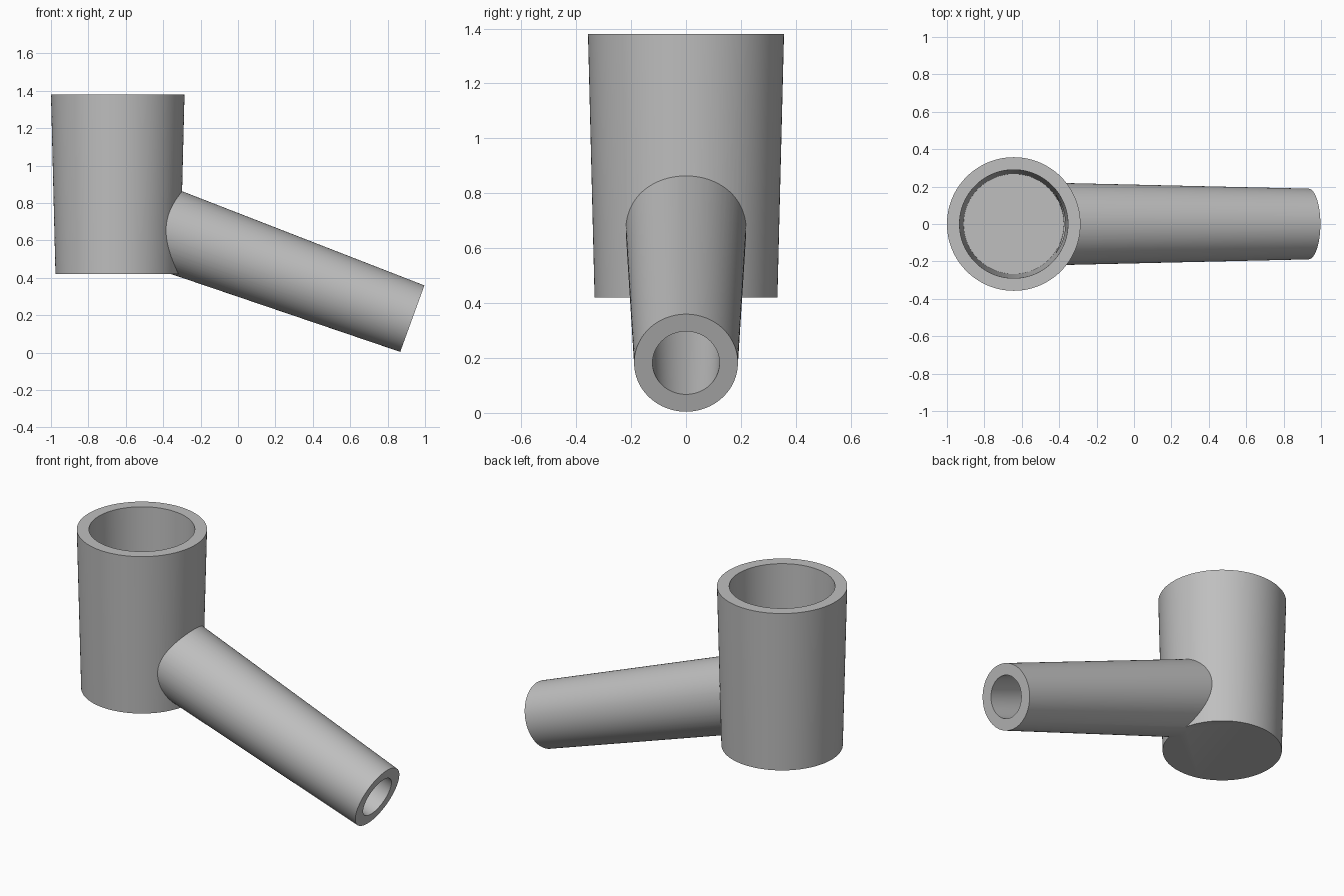
import bpy
import math
from mathutils import Vector

if "Cube" in bpy.data.objects:
    bpy.data.objects.remove(bpy.data.objects["Cube"], do_unlink=True)

# Main sizes
SIDES = 128
WALL = 0.067
CUP_X = -0.643
FLOOR, RIM = 0.42, 1.38
CUP_BOTTOM_R, CUP_TOP_R = 0.333, 0.357
MOUTH = Vector((0.932, 0, 0.182))
TILT = math.radians(20)
AXIS = Vector((-math.cos(TILT), 0, math.sin(TILT)))
MOUTH_R, STEM_FLARE = 0.189, 0.0217

grey = bpy.data.materials.new("plain_grey")
grey.use_nodes = True
GREY = (0.52, 0.52, 0.52, 1)
grey.diffuse_color = GREY
grey.node_tree.nodes["Principled BSDF"].inputs["Base Color"].default_value = GREY


def cone_between(name, start, end, r_start, r_end):
    """Tapered solid running from start to end."""
    start, end = Vector(start), Vector(end)
    bpy.ops.mesh.primitive_cone_add(
        vertices=SIDES, radius1=r_start, radius2=r_end,
        depth=(end - start).length, location=(start + end) / 2,
        rotation=(end - start).to_track_quat("Z", "Y").to_euler())
    obj = bpy.context.object
    obj.name = name
    obj.data.materials.append(grey)
    return obj


def combine(target, tool, operation):
    """Apply a boolean and discard the tool."""
    mod = target.modifiers.new(operation.title(), "BOOLEAN")
    mod.operation = operation
    mod.solver = "EXACT"
    mod.object = tool
    bpy.ops.object.select_all(action="DESELECT")
    bpy.context.view_layer.objects.active = target
    target.select_set(True)
    bpy.ops.object.modifier_apply(modifier=mod.name)
    bpy.data.objects.remove(tool, do_unlink=True)


def stem_solid(name, s0, s1, inset):
    """Section of the angled stem, measured from its mouth."""
    return cone_between(name, MOUTH + AXIS * s0, MOUTH + AXIS * s1,
                        MOUTH_R + STEM_FLARE * s0 - inset,
                        MOUTH_R + STEM_FLARE * s1 - inset)


def cup_radius(z):
    return CUP_BOTTOM_R + (CUP_TOP_R - CUP_BOTTOM_R) * (z - FLOOR) / (RIM - FLOOR)


def cup_solid(name, z0, z1, inset):
    """Section of the upright cup."""
    return cone_between(name, (CUP_X, 0, z0), (CUP_X, 0, z1),
                        cup_radius(z0) - inset, cup_radius(z1) - inset)


# Outer body: upright cup joined to the sloping stem
body = cup_solid("cup_and_stem", FLOOR, RIM, 0)
combine(body, stem_solid("stem", 0, 1.55, 0), "UNION")

# Hollow out the cup, then the stem bore that opens into it
combine(body, cup_solid("cup_cavity", FLOOR + WALL, RIM + 0.1, WALL), "DIFFERENCE")
combine(body, stem_solid("stem_bore", -0.1, 1.6, WALL), "DIFFERENCE")

# Smooth round walls with crisp rims
bpy.ops.object.shade_smooth_by_angle(angle=math.radians(30))
